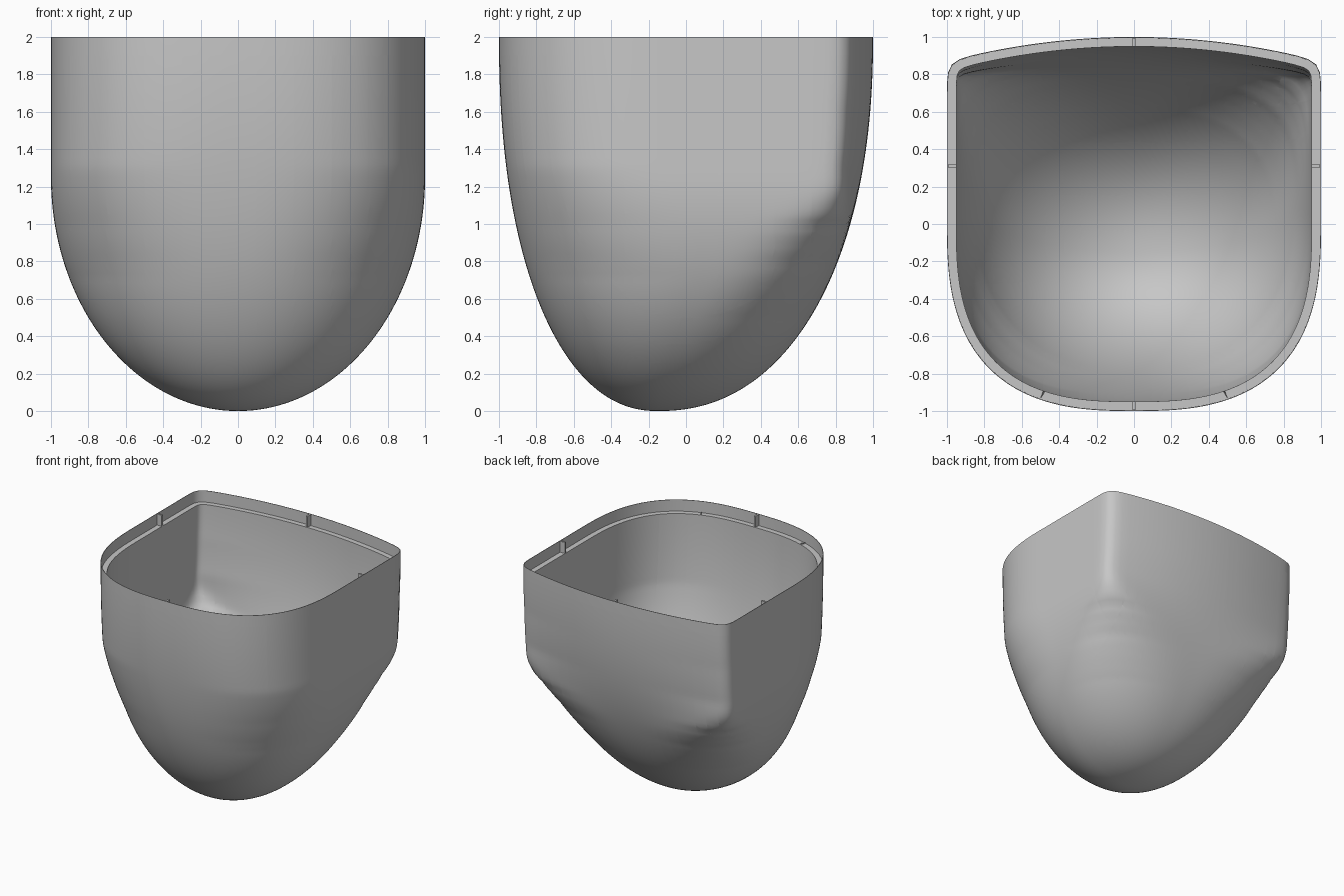
import bpy, bmesh
from math import sin, cos, pi, tau, sqrt

if "Cube" in bpy.data.objects:
    bpy.data.objects.remove(bpy.data.objects["Cube"])

GREY = bpy.data.materials.new("light grey")
GREY.use_nodes = True
GREY.diffuse_color = (.57, .57, .57, 1)
GREY.node_tree.nodes["Principled BSDF"].inputs["Base Color"].default_value = GREY.diffuse_color

LEDGE, TOP, WALL = 1.9, 2.0, 0.05
SEGMENTS, RINGS = 192, 90
SEAM_HALF, SEAM_DEPTH = 0.0025, 0.012
SEAMS_X = (-.9, -.8, -.7, -.5, -.4, -.3, -.2, 0, .1, .2, .3, .5, .6, .7, .8)
SEAMS_Y = (-.33, -.03, .17, .47, .67)

# How the cross-section changes with height: (height, value)
CENTRE = ((0, -.15), (.35, -.05), (.5, 0), (.72, .08), (1, .08), (1.3, 0))
FRONT_POWER = ((0, 2), (.8, 2.3), (1.3, 2.7))
BACK_POWER = ((0, 2), (.5, 2.4), (.6, 2.6), (.7, 2.85), (.8, 3.2), (.9, 4), (1, 5.6),
              (1.1, 11), (1.2, 20), (1.3, 26))
CROWN = ((.9, 0), (1.1, .06), (1.3, .11), (1.6, .13))


def at(table, z):
    if z <= table[0][0]:
        return table[0][1]
    for (z0, v0), (z1, v1) in zip(table, table[1:]):
        if z <= z1:
            return v0 + (v1 - v0) * (z - z0) / (z1 - z0)
    return table[-1][1]


def section(z):
    """Outline at one height: rounded front, flat sides, crowned back."""
    half = sqrt(1 - max(0, 1 - z / 1.25) ** 2)
    grow = (1 - (1 - z / 2) ** 2.2) ** (1 / 2.2)
    yc = at(CENTRE, z)
    front, back = yc + .15 + .85 * grow, -.15 + 1.15 * grow - yc
    points = []
    for i in range(SEGMENTS):
        c, s = cos(tau * i / SEGMENTS), sin(tau * i / SEGMENTS)
        n = at(BACK_POWER if s > 0 else FRONT_POWER, z)
        r = (abs(c) ** n + abs(s) ** n) ** (-1 / n)
        x, v = half * r * c, r * s
        y = yc + v * (back if s > 0 else front)
        y -= at(CROWN, z) * x * x * max(0, v)
        points.append((x, y, z))
    return points


def loft(heights, closed_bottom):
    bm = bmesh.new()
    rings = [[bm.verts.new(p) for p in section(z)] for z in heights]
    for low, high in zip(rings, rings[1:]):
        for i in range(SEGMENTS):
            j = (i + 1) % SEGMENTS
            bm.faces.new((low[i], low[j], high[j], high[i]))
    if closed_bottom:
        pole = bm.verts.new((0, -.15, 0))
        for i in range(SEGMENTS):
            bm.faces.new((pole, rings[0][(i + 1) % SEGMENTS], rings[0][i]))
    return bm


def mark_seams(bm, axis, positions):
    """Split narrow strips and mark them with index 1."""
    normal = [0, 0, 0]
    normal[axis] = 1
    for p in positions:
        for side in (-SEAM_HALF, SEAM_HALF):
            bmesh.ops.bisect_plane(bm, geom=bm.verts[:] + bm.edges[:] + bm.faces[:], dist=1e-5,
                                   plane_co=[n * (p + side) for n in normal], plane_no=normal)
    for f in bm.faces:
        centre = f.calc_center_median()[axis]
        if any(abs(centre - p) < SEAM_HALF for p in positions):
            f.material_index = 1


def sink_seams(mesh):
    """Press the marked strips into narrow grooves."""
    bm = bmesh.new()
    bm.from_mesh(mesh)
    strips = [f for f in bm.faces if f.material_index == 1]
    made = bmesh.ops.extrude_face_region(bm, geom=strips)["geom"]
    bm.normal_update()
    moves = [(v, v.normal.copy()) for v in made if isinstance(v, bmesh.types.BMVert)]
    for v, n in moves:
        v.co -= n * SEAM_DEPTH
    for f in bm.faces:
        f.material_index = 0
    bm.to_mesh(mesh)
    bm.free()


def finish(name, bm):
    mesh = bpy.data.meshes.new(name)
    bm.to_mesh(mesh)
    bm.free()
    mesh.materials.append(GREY)
    ob = bpy.data.objects.new(name, mesh)
    bpy.context.collection.objects.link(ob)
    bpy.ops.object.select_all(action='DESELECT')
    ob.select_set(True)
    bpy.context.view_layer.objects.active = ob
    return ob


def thicken(ob, thickness):
    mod = ob.modifiers.new("wall", 'SOLIDIFY')
    mod.thickness = thickness
    mod.offset = -1
    mod.use_even_offset = True
    mod.material_offset = -1    # inner wall stays unmarked
    bpy.ops.object.modifier_apply(modifier=mod.name)


# Hull with grooved seams on the outside and the ledge
bm = loft([LEDGE * ((i + 1) / RINGS) ** 2 for i in range(RINGS)], True)
mark_seams(bm, 0, SEAMS_X)
mark_seams(bm, 1, SEAMS_Y)
hull = finish("hull", bm)
hull.data.materials.append(GREY)
thicken(hull, WALL)
sink_seams(hull.data)
hull.data.materials.pop(index=1)
bpy.ops.object.shade_smooth_by_angle(angle=pi / 5)

# Thin lip standing above the ledge
lip = finish("lip", loft([LEDGE, (LEDGE + TOP) / 2, TOP], False))
thicken(lip, 0.004)
bpy.ops.object.shade_smooth_by_angle(angle=pi / 5)

# Small posts on the ledge, one per wall
for name, x, y, sx, sy in (("left_post", .972, .31, .046, .015), ("right_post", -.972, .31, .046, .015),
                           ("front_post", 0, -.972, .015, .046), ("back_post", 0, .972, .015, .046)):
    bm = bmesh.new()
    bmesh.ops.create_cube(bm, size=1)
    for v in bm.verts:
        v.co = (x + v.co.x * sx, y + v.co.y * sy, (LEDGE + TOP) / 2 + v.co.z * (TOP - LEDGE - .004))
    finish(name, bm)
